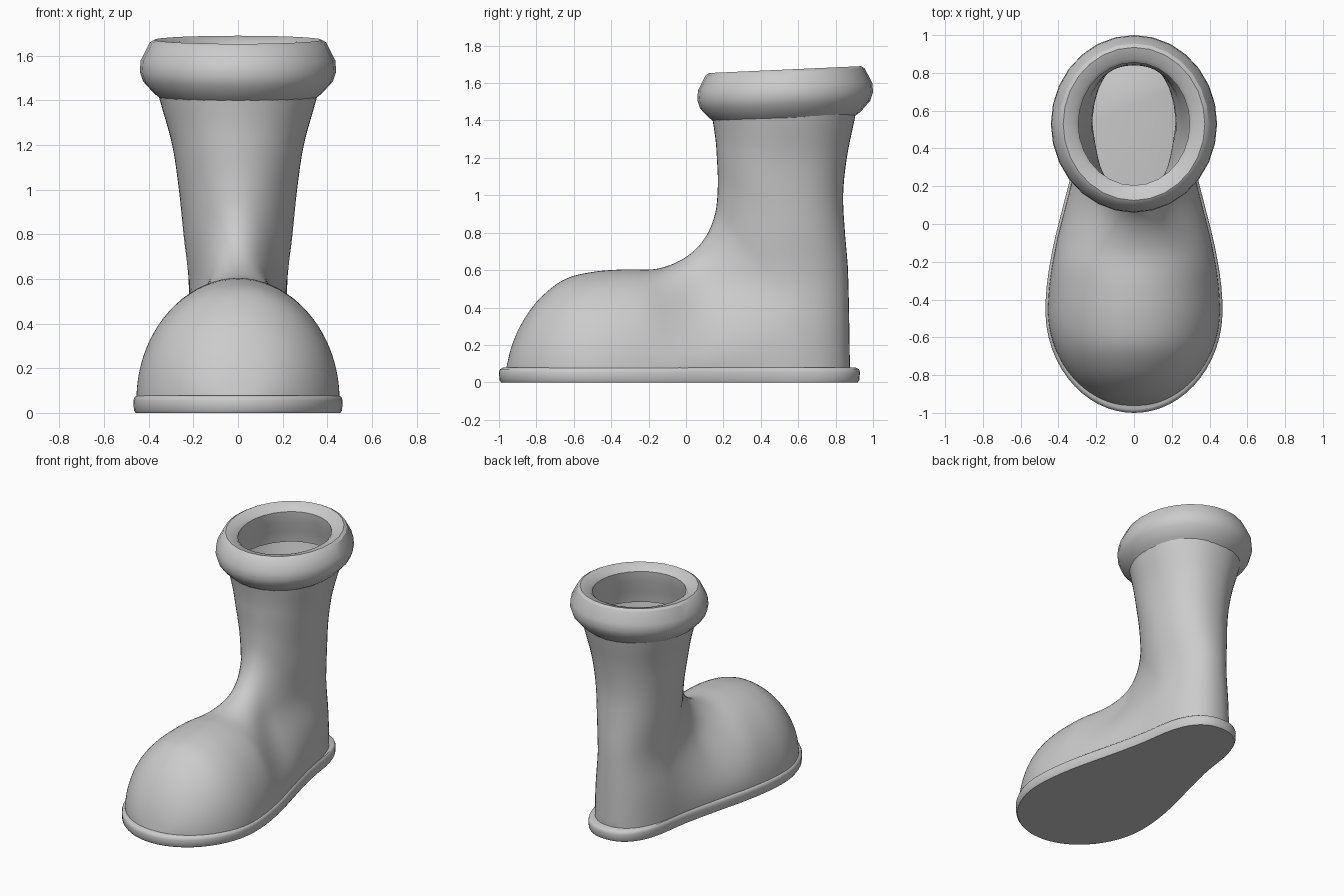
import bpy, bmesh, math

if "Cube" in bpy.data.objects:
    bpy.data.objects.remove(bpy.data.objects["Cube"])


def curve(pts, x):
    """Smooth interpolation through (x, value) points."""
    n = len(pts)
    x = min(max(x, pts[0][0]), pts[-1][0])
    i = max(j for j in range(n - 1) if pts[j][0] <= x)

    def slope(j):
        a, b = pts[max(j - 1, 0)], pts[min(j + 1, n - 1)]
        return (b[1] - a[1]) / (b[0] - a[0])

    (x0, y0), (x1, y1) = pts[i], pts[i + 1]
    h = x1 - x0
    t = (x - x0) / h
    return ((2*t**3 - 3*t*t + 1) * y0 + (t**3 - 2*t*t + t) * h * slope(i)
            + (3*t*t - 2*t**3) * y1 + (t**3 - t*t) * h * slope(i + 1))


def ramp(a, b, x):
    t = min(max((x - a) / (b - a), 0), 1)
    return t * t * (3 - 2 * t)


def rounding(t, p=2.0):
    t = min(max(t, 0), 1)
    return (1 - t ** p) ** (1 / p)


def make(name, verts, faces, angle, mirror=False):
    bm = bmesh.new()
    vs = [bm.verts.new(v) for v in verts]
    for f in faces:
        bm.faces.new([vs[i] for i in f])
    bmesh.ops.remove_doubles(bm, verts=bm.verts[:], dist=0.0005)
    if not mirror:
        bmesh.ops.recalc_face_normals(bm, faces=bm.faces[:])
    me = bpy.data.meshes.new(name)
    bm.to_mesh(me)
    bm.free()
    ob = bpy.data.objects.new(name, me)
    bpy.context.collection.objects.link(ob)
    bpy.ops.object.select_all(action='DESELECT')
    ob.select_set(True)
    bpy.context.view_layer.objects.active = ob
    bpy.ops.object.shade_smooth_by_angle(angle=math.radians(angle))
    if mirror:
        ob.modifiers.new("Mirror", 'MIRROR').merge_threshold = 0.001
    return ob


def rings_faces(rings, n):
    return [(r*n + i, r*n + (i+1) % n, (r+1)*n + (i+1) % n, (r+1)*n + i)
            for r in range(rings - 1) for i in range(n)]


# Shared widths: foot half-width along y, shaft half-width and back line along z
FOOT = [(-1, .455), (-.45, .455), (-.3, .445), (-.1, .41), (.1, .36),
        (.3, .31), (.5, .27), (.7, .25), (1, .245)]
SHAFT = [(0, .25), (.3, .235), (.55, .22), (.8, .245), (1, .265),
         (1.2, .295), (1.4, .35), (1.55, .39)]
BACK = [(0, .878), (.6, .866), (.8, .85), (1, .84), (1.2, .86),
        (1.4, .90), (1.55, .93)]


def half_width(y, z):
    foot = curve(FOOT, y) * rounding((-.45 - y) / .515)
    k = ramp(.08, .56, z) * ramp(-.25, .15, y)
    width = foot + (curve(SHAFT, z) - foot) * k
    return width * rounding((y - .5) / (curve(BACK, z) - .5), 2.2)


# Boot body: arches fanned from the toe, round the ankle, up the shaft
# each row: front y, front z, back y, back z, where front rounding starts
STATIONS = [
    (-.965, .06, -.965, .06, 0), (-.93, .20, -.93, .06, 0),
    (-.87, .33, -.87, .06, 0), (-.78, .45, -.78, .06, 0),
    (-.65, .55, -.65, .06, 0), (-.50, .59, -.50, .06, 0),
    (-.33, .604, -.30, .06, 0), (-.15, .608, -.02, .06, 0),
    (0, .67, .32, .06, .12), (.10, .77, .68, .06, .28),
    (.155, .90, .88, .06, .40), (.17, 1.05, 1, .55, .46),
    (.165, 1.20, 1, .98, .5), (.155, 1.32, 1, 1.25, .5),
    (.125, 1.50, 1, 1.52, .5)]
SUB, N = 6, 26
verts = []
K = (len(STATIONS) - 1) * SUB + 1
for k in range(K):
    fy, fz, by, bz, m = (curve(list(enumerate(c)), k / SUB) for c in zip(*STATIONS))
    by = min(by, curve(BACK, bz))
    m = max(m, 0)
    for j in range(N + 1):
        s = (1 - math.cos(math.pi * j / N)) / 2
        y, z = by + (fy - by) * s, bz + (fz - bz) * s
        verts.append((half_width(y, z) * rounding((s - m) / (1 - m)), y, z))
M = N + 1
faces = [(k*M + j, (k+1)*M + j, (k+1)*M + j + 1, k*M + j + 1)
         for k in range(K - 1) for j in range(N)]
make("boot_body", verts, faces, 60, mirror=True)

# Sole: slab following the foot outline with softened edges
S = 40
half = []
for i in range(S + 1):
    y = -.035 - .965 * math.cos(math.pi * i / S)
    x = ((curve(FOOT, y) + .014) * rounding((-.45 - y) / .55)
         * rounding((y - .55) / .38, 2.3))
    half.append((x, y))
outline = half + [(-x, y) for x, y in half[-2:0:-1]]
LEVELS = [(0, .98), (.012, .995), (.055, 1), (.07, .99), (.078, .965)]
n = len(outline)
verts = [(x * f, -.035 + (y + .035) * (1 - (1 - f) * .6), z)
         for z, f in LEVELS for x, y in outline]
faces = rings_faces(len(LEVELS), n)
faces += [tuple(range(n)), tuple(range((len(LEVELS) - 1) * n, len(LEVELS) * n))]
make("sole", verts, faces, 40)

# Cuff: rolled collar, slightly tilted up towards the back
PROFILE = [(.335, 1.40), (.375, 1.43), (.425, 1.485), (.44, 1.53), (.436, 1.58),
           (.395, 1.66), (.375, 1.672), (.315, 1.655), (.295, 1.635),
           (.30, 1.56), (.325, 1.48), (.335, 1.40)]
C = 28
verts = []
for r, z in PROFILE:
    for i in range(C):
        a = 2 * math.pi * i / C
        dy = (r + .03) * math.sin(a)
        verts.append((r * math.cos(a), .53 + dy, z + .045 * dy))
make("cuff", verts, rings_faces(len(PROFILE), C), 32)
